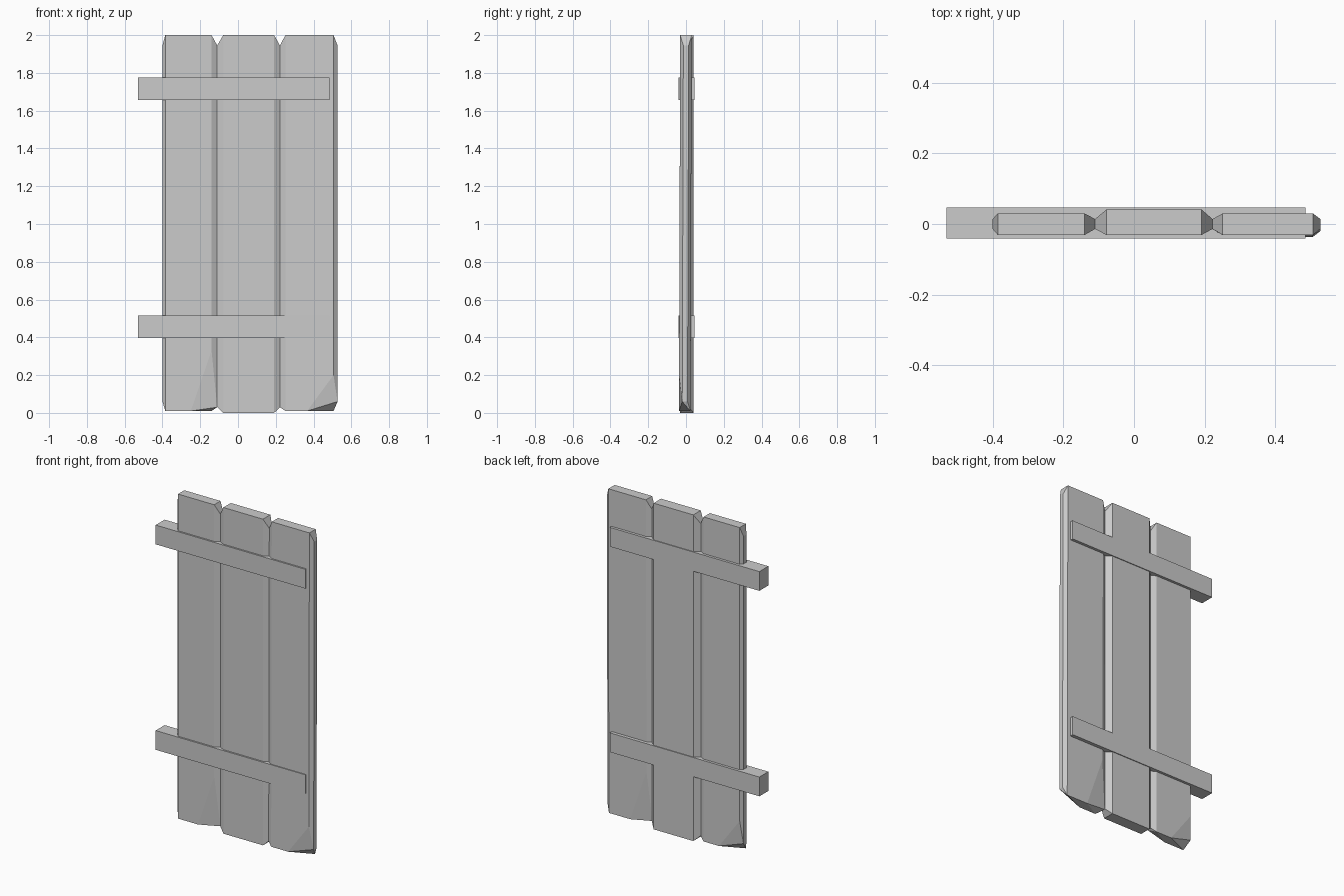
import bpy
import bmesh

default = bpy.data.objects.get("Cube")
if default:
    bpy.data.objects.remove(default, do_unlink=True)

wood = bpy.data.materials.new("grey wood")
wood.use_nodes = True
wood.diffuse_color = (0.6, 0.6, 0.6, 1)
wood.node_tree.nodes["Principled BSDF"].inputs["Base Color"].default_value = (0.6, 0.6, 0.6, 1)

RIDGE = 0.014  # half thickness of the narrow plank sides


def add_hull(name, points):
    """Convex solid through the given points, with flat faces."""
    bm = bmesh.new()
    for p in points:
        bm.verts.new(p)
    bmesh.ops.convex_hull(bm, input=bm.verts)
    bmesh.ops.dissolve_limit(bm, angle_limit=0.001, verts=bm.verts, edges=bm.edges)
    bmesh.ops.recalc_face_normals(bm, faces=bm.faces)
    mesh = bpy.data.meshes.new(name)
    bm.to_mesh(mesh)
    bm.free()
    mesh.materials.append(wood)
    obj = bpy.data.objects.new(name, mesh)
    bpy.context.collection.objects.link(obj)
    return obj


def plank(name, outer, flat, front, back, bottom, ridge_low, chips=None, lean=0):
    """Board with bevelled sides; chips maps (side, face) to (width, height)."""
    chips = chips or {}
    pts = []
    for side in (0, 1):
        inward = 1 - 2 * side
        for face, y in enumerate((front, back)):
            pts.append((flat[side], y, 2))
            # a chipped corner becomes two points, one along each edge
            if (side, face) in chips:
                w, h = chips[side, face]
                pts.append((flat[side] + inward * w, y - lean, bottom))
                pts.append((flat[side], y - lean * (1 - h / 2), h))
            else:
                pts.append((flat[side], y - lean, bottom))
        for y in (-RIDGE, RIDGE):
            pts.append((outer[side], y, 1.945))
            pts.append((outer[side], y - lean, ridge_low[side]))
    return add_hull(name, pts)


# Three upright boards
TALL, SHORT = (0.11, 0.33), (0.14, 0.2)
plank("right_plank", (-0.4, -0.11), (-0.385, -0.14), -0.031, 0.03, 0.01,
      (0.06, 0.03), {(1, 0): TALL, (0, 1): SHORT})
plank("middle_plank", (-0.11, 0.222), (-0.078, 0.191), -0.031, 0.041, 0,
      (0.03, 0.03))
plank("left_plank", (0.222, 0.527), (0.251, 0.506), -0.031, 0.03, 0.01,
      (0.03, 0.06), {(0, 1): TALL, (1, 0): SHORT}, lean=0.006)

# Two crossbars running through the boards
for name, low, high in (("lower_crossbar", 0.397, 0.515), ("upper_crossbar", 1.657, 1.775)):
    add_hull(name, [(x, y, z) for x in (-0.53, 0.485) for y in (-0.041, 0.046) for z in (low, high)])
